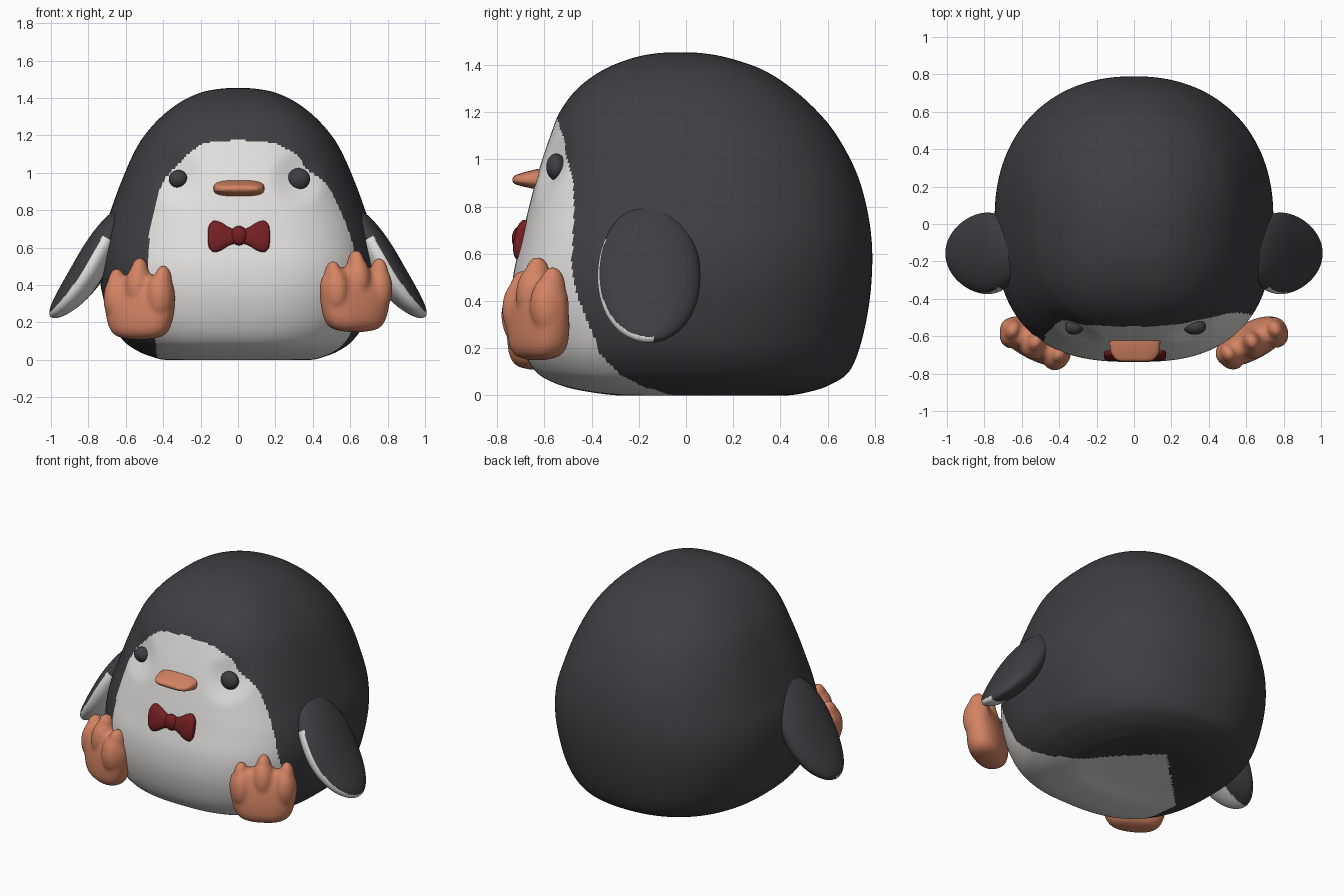
import bpy, bmesh, math
from mathutils import Matrix, Vector

if "Cube" in bpy.data.objects:
    bpy.data.objects.remove(bpy.data.objects["Cube"])


def material(name, rgb):
    m = bpy.data.materials.new(name)
    m.diffuse_color = (*rgb, 1)
    m.use_nodes = True
    m.node_tree.nodes["Principled BSDF"].inputs["Base Color"].default_value = m.diffuse_color
    return m


DARK = material("charcoal", (0.05, 0.048, 0.055))
WHITE = material("soft white", (0.76, 0.75, 0.73))
ORANGE = material("orange", (0.66, 0.23, 0.125))
RED = material("dark red", (0.18, 0.014, 0.017))


def finish(bm, name, mats, rule=None):
    bmesh.ops.recalc_face_normals(bm, faces=bm.faces)
    for f in bm.faces:
        f.smooth = True
        if rule:
            f.material_index = rule(f.calc_center_median())
    me = bpy.data.meshes.new(name)
    bm.to_mesh(me)
    bm.free()
    for m in mats:
        me.materials.append(m)
    ob = bpy.data.objects.new(name, me)
    bpy.context.collection.objects.link(ob)
    return ob


def spline(rows, steps):
    """Smooth curve through the section rows."""
    out = []
    for i in range(len(rows) - 1):
        p = [rows[max(0, min(len(rows) - 1, i + k))] for k in (-1, 0, 1, 2)]
        for s in range(steps):
            t = s / steps
            out.append([0.5 * (2 * b + (c - a) * t + (2 * a - 5 * b + 4 * c - d) * t * t
                               + (3 * b - a - 3 * c + d) * t ** 3) for a, b, c, d in zip(*p)])
    return out + [list(rows[-1])]


def loft(rows, steps, n, pf=2.0, pb=2.0, matrix=Matrix()):
    """Rows are (height, half width, front, back); rings are superellipses."""
    bm = bmesh.new()
    rings = []
    for z, a, yf, yb in spline(rows, steps):
        cy, b = (yf + yb) / 2, (yb - yf) / 2
        ring = []
        for k in range(n):
            c, s = math.cos(2 * math.pi * k / n), math.sin(2 * math.pi * k / n)
            e = 2 / (pf if s < 0 else pb)
            x = a * math.copysign(abs(c) ** e, c)
            y = cy + b * math.copysign(abs(s) ** e, s)
            ring.append(bm.verts.new(matrix @ Vector((x, y, z))))
        rings.append(ring)
    for r, q in zip(rings, rings[1:]):
        for k in range(n):
            j = (k + 1) % n
            bm.faces.new((r[k], r[j], q[j], q[k]))
    bm.faces.new(rings[0])
    bm.faces.new(rings[-1])
    return bm


def ellipsoid(bm, center, radii, u=48, v=32, rot=Matrix()):
    bmesh.ops.create_uvsphere(bm, u_segments=u, v_segments=v, radius=1,
                              matrix=Matrix.Translation(center) @ rot @ Matrix.Diagonal((*radii, 1)))


def lookup(table, z):
    for (z0, w0), (z1, w1) in zip(table, table[1:]):
        if z <= z1:
            return w0 + (w1 - w0) * (z - z0) / (z1 - z0)
    return 0


# Body: dark egg with a white face, belly and pointed underside patch
body_rows = [(0.012, 0.01, 0.05, 0.07), (0.01, 0.2, -0.14, 0.24), (0.0, 0.38, -0.28, 0.42),
             (0.02, 0.47, -0.44, 0.54), (0.05, 0.54, -0.55, 0.62), (0.1, 0.61, -0.635, 0.69),
             (0.2, 0.68, -0.695, 0.735), (0.35, 0.725, -0.733, 0.77), (0.5, 0.745, -0.733, 0.787),
             (0.65, 0.73, -0.70, 0.787), (0.8, 0.68, -0.665, 0.765), (0.95, 0.625, -0.625, 0.72),
             (1.1, 0.56, -0.575, 0.64), (1.2, 0.5, -0.535, 0.56), (1.3, 0.41, -0.46, 0.45),
             (1.38, 0.305, -0.35, 0.325), (1.43, 0.195, -0.225, 0.18), (1.45, 0.09, -0.12, 0.07),
             (1.454, 0.005, -0.03, -0.02)]
LEFT = [(-0.1, 0.43), (0.1, 0.44), (0.3, 0.48), (0.67, 0.475), (0.885, 0.43), (0.97, 0.39),
        (1.1, 0.27), (1.15, 0.2), (1.17, 0.12), (1.175, 0)]
RIGHT = [(-0.1, 0.6), (0.15, 0.7), (0.45, 0.7), (0.6, 0.65), (0.78, 0.6), (0.92, 0.53),
         (1.0, 0.45), (1.1, 0.31), (1.15, 0.22), (1.17, 0.13), (1.175, 0)]
EDGE_Y = [(0, -0.12), (0.02, -0.15), (0.09, -0.28), (0.17, -0.36), (0.3, -0.41), (0.42, -0.46),
          (0.55, -0.485), (0.75, -0.475), (0.9, -0.475), (1.03, -0.51), (1.18, -0.52)]


def body_rule(p):
    if p.z < 0.03:
        return int(p.x + p.y < 0.34 and p.y - p.x < 0.31 and p.x > -0.43)
    edge = lookup(EDGE_Y, p.z) if p.x > 0 else -0.2
    return int(p.y < edge and -lookup(LEFT, p.z) < p.x < lookup(RIGHT, p.z))


bm = loft(body_rows, 9, 360, 2.65, 2.2)
for v in bm.verts:  # shallow eye sockets
    if v.co.y < -0.3:
        d = math.hypot(abs(v.co.x) - 0.32, v.co.z - 0.97) / 0.16
        if d < 1:
            v.co.y += 0.03 * (1 - d * d) ** 2
finish(bm, "body", [DARK, WHITE], body_rule)

# Eyes
for name, x, r in (("left_eye", -0.32, 0.05), ("right_eye", 0.325, 0.06)):
    bm = bmesh.new()
    ellipsoid(bm, (x, -0.55, 0.968), (r, 0.042, r * 0.95), 32, 20)
    finish(bm, name, [DARK])

# Beak: flattened wedge pointing forward
beak_rows = [(0.54, 0.135, -0.045, 0.045), (0.62, 0.136, -0.044, 0.044), (0.67, 0.132, -0.035, 0.034),
             (0.7, 0.122, -0.028, 0.025), (0.725, 0.1, -0.02, 0.016), (0.735, 0.07, -0.008, 0.005)]
m = Matrix.Translation((0.005, 0, 0.916)) @ Matrix.Rotation(math.pi / 2, 4, 'X')
finish(loft(beak_rows, 5, 48, 3, 3, m), "beak", [ORANGE])

# Bow tie: two flared loops and a knot
half = [(0.166, 0.02, -0.008, 0.01), (0.16, 0.06, -0.02, 0.03), (0.135, 0.086, -0.026, 0.04),
        (0.095, 0.076, -0.028, 0.04), (0.05, 0.048, -0.022, 0.03)]
bow_rows = [(-t, a, f, b) for t, a, f, b in half] + [(0, 0.035, -0.02, 0.03)] + half[::-1]
m = (Matrix.Translation((0.005, -0.702, 0.66)) @ Matrix.Rotation(math.radians(-10), 4, 'X')
     @ Matrix.Rotation(math.pi / 2, 4, 'Y'))
bm = loft(bow_rows, 5, 40, 2.2, 2.2, m)
ellipsoid(bm, (0.005, -0.705, 0.664), (0.045, 0.033, 0.052), 24, 16)
finish(bm, "bow_tie", [RED])

# Flippers: slanted flat ovals with out-curled tips, white along the front inner edge
for name, side in (("left_flipper", -1), ("right_flipper", 1)):
    center = Vector((side * 0.803, -0.157, 0.515))
    axis = Vector((side * 0.49, 0, -0.872))
    out = Vector((side * 0.872, 0, 0.49))

    def curl(s):
        return -0.022 + 0.42 * max(s, 0) ** 2

    def flipper_rule(p):
        q = p - center
        s = q.dot(axis)
        u = q.dot(out) - curl(s)
        return int(q.y < 0.02 and -0.08 < u < 0.025 and s > (-0.17 if u > -0.03 else -0.23))

    bm = bmesh.new()
    ellipsoid(bm, center, (0.09, 0.218, 0.346), 112, 80,
              Matrix.Rotation(side * math.radians(-29.3), 4, 'Y'))
    for v in bm.verts:
        v.co += out * curl((v.co - center).dot(axis))
    finish(bm, name, [DARK, WHITE], flipper_rule)

# Feet: broad mitten-like pads with three short upright toes, fused into one skin
pad_rows = [(-0.195, 0.05, -0.02, 0.03), (-0.18, 0.125, -0.06, 0.075), (-0.14, 0.168, -0.085, 0.105),
            (-0.06, 0.193, -0.09, 0.11), (0.03, 0.205, -0.08, 0.095), (0.09, 0.196, -0.062, 0.075),
            (0.13, 0.16, -0.045, 0.055), (0.15, 0.08, -0.02, 0.03)]
for name, side, center in (("left_foot", -1, (-0.53, -0.635, 0.305)),
                           ("right_foot", 1, (0.63, -0.635, 0.345))):
    bm = loft(pad_rows, 5, 64, 2.4, 2.4)
    for x, top in ((-0.135, 0.18), (0.003, 0.238), (0.143, 0.195)):
        ellipsoid(bm, (x * 0.93, -0.005, top - 0.16), (0.072, 0.085, 0.13))
        ellipsoid(bm, (x, 0.005, top - 0.085), (0.046, 0.058, 0.09))
    bm.transform(Matrix.Translation(center) @ Matrix.Rotation(side * math.radians(27), 4, 'Z'))
    foot = finish(bm, name, [ORANGE])
    rm = foot.modifiers.new("fuse", 'REMESH')
    rm.mode = 'VOXEL'
    rm.voxel_size = 0.01
    rm.use_smooth_shade = True
    sm = foot.modifiers.new("soften", 'SMOOTH')
    sm.factor = 0.5
    sm.iterations = 8
